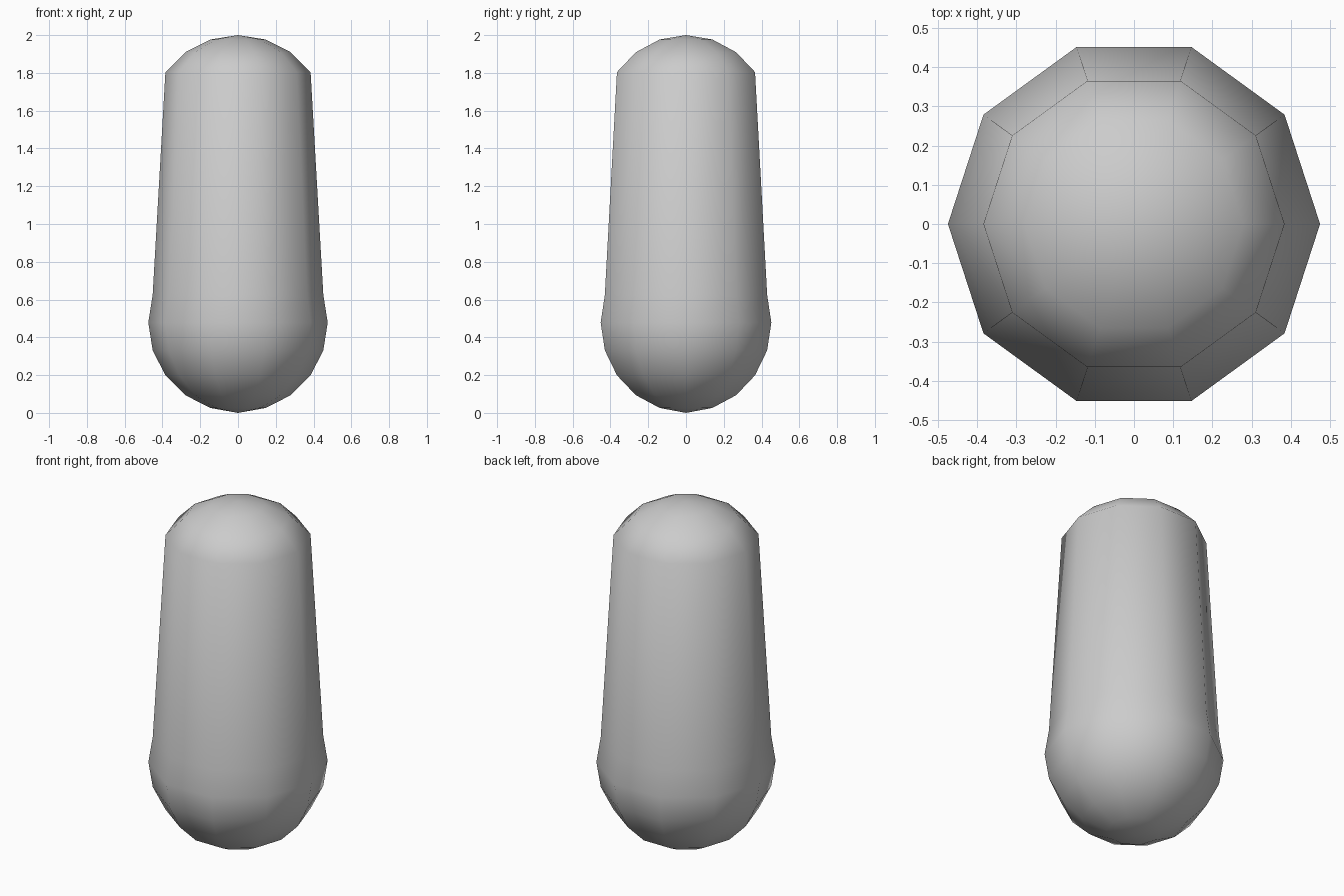
import bpy, bmesh, math

if "Cube" in bpy.data.objects:
    bpy.data.objects.remove(bpy.data.objects["Cube"])

SIDES = 10
R = 0.475
LOW, HIGH = 0.478, 1.525   # centres of the two round ends


def ring(lat, centre):
    a = math.radians(lat)
    return R * math.cos(a), centre + R * math.sin(a)


# Profile: lower ball up to just above its equator, then a tapered wall to the cap
profile = [ring(d, LOW) for d in (-72, -54, -36, -18, 0, 18)]
profile += [ring(d, HIGH) for d in (36, 54, 72)]

# Capsule body: ten-sided lathe of the profile, closed by a pole at each end
bm = bmesh.new()
loops = []
for r, z in profile:
    loops.append([bm.verts.new((r * math.cos(math.tau * i / SIDES),
                                r * math.sin(math.tau * i / SIDES), z))
                  for i in range(SIDES)])
bottom = bm.verts.new((0, 0, 0))
top = bm.verts.new((0, 0, 2))
for i in range(SIDES):
    j = (i + 1) % SIDES
    for a, b in zip(loops, loops[1:]):
        bm.faces.new((a[i], a[j], b[j], b[i]))
    bm.faces.new((bottom, loops[0][j], loops[0][i]))
    bm.faces.new((top, loops[-1][i], loops[-1][j]))
for f in bm.faces:
    f.smooth = True

mesh = bpy.data.meshes.new("capsule_body")
bm.to_mesh(mesh)
bm.free()
body = bpy.data.objects.new("capsule_body", mesh)
bpy.context.collection.objects.link(body)
